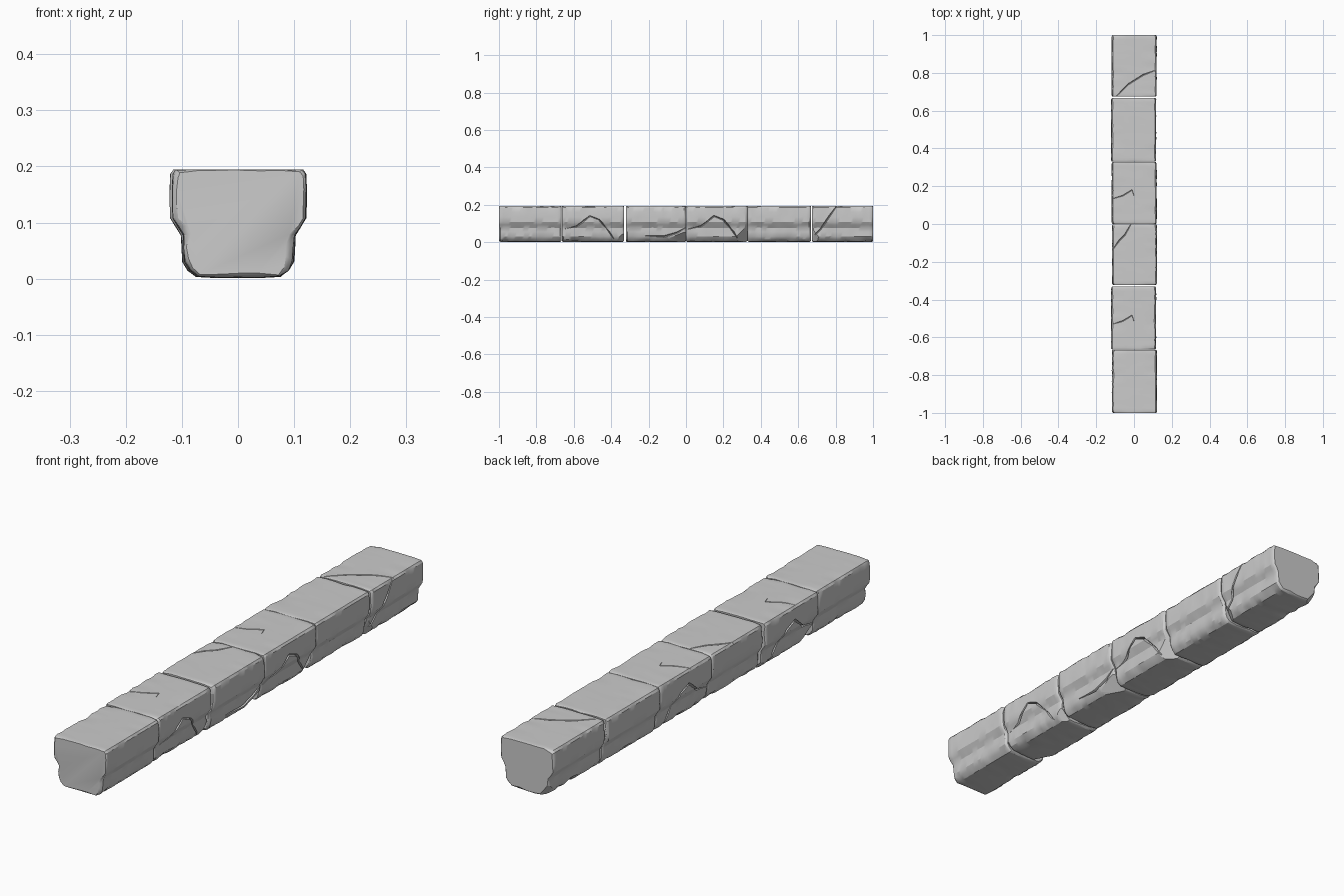
import bpy, bmesh, math
from mathutils import Vector, noise

if "Cube" in bpy.data.objects:
    bpy.data.objects.remove(bpy.data.objects["Cube"])

# half cross-section (x, z), bottom to top
HALF = [(0.073, 0.003), (0.088, 0.014), (0.098, 0.03), (0.099, 0.055), (0.1, 0.077),
        (0.110, 0.093), (0.119, 0.108), (0.120, 0.135), (0.120, 0.162), (0.119, 0.187), (0.113, 0.195)]
CENTRE = Vector((0, 0, 0.1))


def half_width(z):
    for (x0, z0), (x1, z1) in zip(HALF, HALF[1:]):
        if z <= z1:
            return x0 + (x1 - x0) * (z - z0) / (z1 - z0)
    return HALF[-1][0]


def outline():
    right = [Vector((x, 0, z)) for x, z in HALF]
    top = [Vector((0.113 - 0.226 * i / 6, 0, 0.195)) for i in range(1, 6)]
    left = [Vector((-p.x, 0, p.z)) for p in reversed(right)]
    bottom = [Vector((-0.073 + 0.146 * i / 4, 0, 0.001)) for i in range(1, 4)]
    return right + top + left + bottom


def loft(bm, rings):
    loops = [[bm.verts.new(p) for p in r] for r in rings]
    n = len(loops[0])
    for a, b in zip(loops, loops[1:]):
        for i in range(n):
            bm.faces.new((a[i], a[(i + 1) % n], b[(i + 1) % n], b[i]))
    bm.faces.new(loops[0])
    bm.faces.new(loops[-1])
    bmesh.ops.recalc_face_normals(bm, faces=bm.faces)


def to_object(bm, name):
    me = bpy.data.meshes.new(name)
    bm.to_mesh(me)
    bm.free()
    ob = bpy.data.objects.new(name, me)
    bpy.context.collection.objects.link(ob)
    return ob


def stone(name, y0, y1, shift, chips):
    bm = bmesh.new()
    steps = 22
    ys = [y0, y0 + 0.003, y0 + 0.009] + \
         [y0 + 0.009 + (y1 - y0 - 0.018) * i / steps for i in range(1, steps)] + \
         [y1 - 0.009, y1 - 0.003, y1]
    rings = []
    for y in ys:
        d = min(y - y0, y1 - y)
        inset = 0.009 if d < 0.001 else 0.004 if d < 0.005 else 0
        ring = []
        for p in outline():
            q = Vector((p.x, y, p.z))
            wear = abs(noise.noise(q * 17 + Vector((shift * 900, 3, 7))))
            # worn corners: deeper near the top and bottom edges
            corner = abs(p.x) > 0.07 and (p.z > 0.18 or p.z < 0.04)
            amount = inset * (0.5 + 1.5 * wear) + wear * (0.009 if corner else 0.004)
            inward = Vector((CENTRE.x - p.x, 0, CENTRE.z - p.z)).normalized()
            if p.z > 0.19 and abs(p.x) < 0.1:
                amount *= 0.3
            q += inward * amount
            q.x += shift
            ring.append(q)
        rings.append(ring)
    loft(bm, rings)
    # broken-off corners
    for co, no in chips:
        res = bmesh.ops.bisect_plane(bm, geom=bm.verts[:] + bm.edges[:] + bm.faces[:],
                                     plane_co=co, plane_no=no, clear_outer=True)
        cut = [e for e in res['geom_cut'] if isinstance(e, bmesh.types.BMEdge)]
        bmesh.ops.holes_fill(bm, edges=cut, sides=0)
    bmesh.ops.recalc_face_normals(bm, faces=bm.faces)
    return to_object(bm, name)


def crack(ob, pts, n, r=0.005):
    """Carve a thin V groove along a line lying on the surface."""
    pts = [Vector(p) for p in pts]
    n = Vector(n)
    bm = bmesh.new()
    rings = []
    for i, p in enumerate(pts):
        t = (pts[min(i + 1, len(pts) - 1)] - pts[max(i - 1, 0)]).normalized()
        s = n.cross(t).normalized()
        w = r * (0.35 if i in (0, len(pts) - 1) else 1)
        rings.append([p + s * w + n * 0.002, p + n * 0.014, p - s * w + n * 0.002, p - n * w * 2.2])
    loft(bm, rings)
    cutter = to_object(bm, "crack_cutter")
    cutter.hide_render = True
    mod = ob.modifiers.new("crack", 'BOOLEAN')
    mod.operation, mod.solver, mod.object = 'DIFFERENCE', 'EXACT', cutter
    bpy.context.view_layer.objects.active = ob
    bpy.ops.object.modifier_apply(modifier=mod.name)
    bpy.data.objects.remove(cutter)


def side(pts, sx=1, shift=0):
    return [(sx * half_width(z) + shift, y, z) for y, z in pts]


def top(pts):
    return [(x, y, 0.194) for x, y in pts]


# six stones: name, start, end, sideways shift, broken corners (point, normal)
SPEC = [
    ("stone_front", -1.0, -0.666, 0.002, []),
    ("stone_second", -0.664, -0.332, -0.002, [((0.088, -0.36, 0.02), (0.6, 0.45, -0.6)),
                                              ((-0.085, -0.6, 0.02), (-0.6, -0.35, -0.6))]),
    ("stone_third", -0.322, -0.001, 0.003, [((0.086, -0.04, 0.03), (0.6, 0.25, -0.7))]),
    ("stone_fourth", 0.001, 0.328, 0.001, [((0.084, 0.29, 0.03), (0.7, 0.5, -0.5)),
                                           ((-0.086, 0.03, 0.02), (-0.6, -0.3, -0.7))]),
    ("stone_fifth", 0.33, 0.667, -0.002, []),
    ("stone_back", 0.674, 1.0, 0.001, [((0.092, 0.7, 0.03), (0.7, -0.5, -0.4)),
                                       ((-0.09, 0.98, 0.03), (-0.6, 0.5, -0.5))]),
]
S = {}
for name, y0, y1, shift, chips in SPEC:
    S[name] = stone(name, y0, y1, shift, chips)

# side cracks, both sides of the two fractured stones
for name, y in (("stone_second", -0.664), ("stone_fourth", 0.0)):
    for sx in (1, -1):
        crack(S[name], side([(y + 0.01, 0.07), (y + 0.08, 0.085), (y + 0.15, 0.14),
                             (y + 0.2, 0.12), (y + 0.25, 0.06), (y + 0.28, 0.015)], sx), (sx, 0, 0))
    crack(S[name], top([(-0.125, y + 0.13), (-0.06, y + 0.15), (-0.01, y + 0.18), (0.0, y + 0.15)]),
          (0, 0, 1), 0.003)
crack(S["stone_third"], side([(-0.22, 0.035), (-0.12, 0.03), (-0.05, 0.05), (0.01, 0.085)]), (1, 0, 0))
crack(S["stone_third"], top([(-0.13, -0.16), (-0.08, -0.09), (-0.05, -0.06), (-0.01, 0.01)]), (0, 0, 1), 0.004)

# diagonal break through the back stone
crack(S["stone_back"], side([(0.67, 0.02), (0.72, 0.07), (0.76, 0.13), (0.81, 0.2)]), (1, 0, 0))
crack(S["stone_back"], top([(-0.1, 0.67), (-0.03, 0.74), (0.05, 0.79), (0.13, 0.82)]), (0, 0, 1), 0.004)

# smooth stone with crisp cracks
for ob in S.values():
    bpy.ops.object.select_all(action='DESELECT')
    ob.select_set(True)
    bpy.context.view_layer.objects.active = ob
    bpy.ops.object.shade_smooth_by_angle(angle=math.radians(28))
